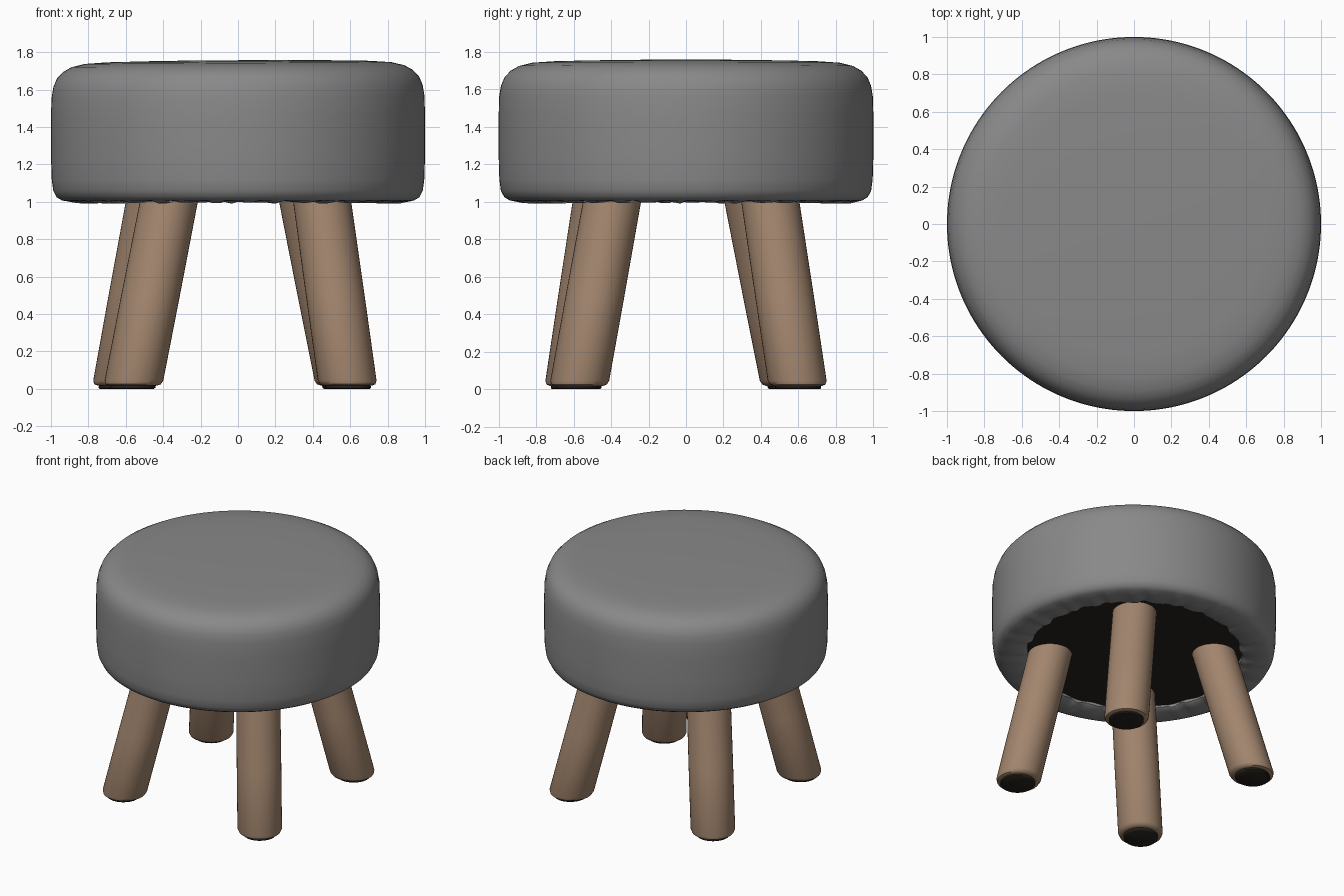
import bpy, bmesh, math
from mathutils import Vector

cube = bpy.data.objects.get("Cube")
if cube:
    bpy.data.objects.remove(cube, do_unlink=True)


def material(name, rgb):
    m = bpy.data.materials.new(name)
    m.use_nodes = True
    m.diffuse_color = (*rgb, 1)
    bsdf = m.node_tree.nodes["Principled BSDF"]
    bsdf.inputs["Base Color"].default_value = (*rgb, 1)
    bsdf.inputs["Roughness"].default_value = 0.9
    return m


fabric = material("grey fabric", (0.25, 0.25, 0.25))
wood = material("light wood", (0.36, 0.235, 0.155))
dark = material("dark brown", (0.02, 0.016, 0.012))


def loft(name, mat, sides, profile, place, cap_start=False, cap_end=False):
    """Stack rings of (radius, height); place(r, z, angle) gives each point."""
    bm = bmesh.new()
    rings = [[bm.verts.new(place(r, z, math.tau * i / sides)) for i in range(sides)]
             for r, z in profile]
    for a, b in zip(rings, rings[1:]):
        for i in range(sides):
            j = (i + 1) % sides
            bm.faces.new((a[i], a[j], b[j], b[i]))
    if cap_start:
        bm.faces.new(rings[0])
    if cap_end:
        bm.faces.new(rings[-1])
    bmesh.ops.recalc_face_normals(bm, faces=bm.faces)
    mesh = bpy.data.meshes.new(name)
    bm.to_mesh(mesh)
    bm.free()
    mesh.materials.append(mat)
    obj = bpy.data.objects.new(name, mesh)
    bpy.context.collection.objects.link(obj)
    bpy.ops.object.select_all(action="DESELECT")
    obj.select_set(True)
    bpy.context.view_layer.objects.active = obj
    bpy.ops.object.shade_smooth_by_angle(angle=math.radians(45))
    return obj


# Padded seat: domed top, straight side, fabric gathered under the rim
def seat_point(r, z, a):
    if z > 1.5:
        z += 0.006 * r * math.cos(a)
    if r < 0.9 and z < 1.1:
        pleat = math.sin(34 * a) + 0.6 * math.sin(53 * a + 1)
        z += 0.006 * pleat
        r += 0.008 * math.sin(21 * a)
    return Vector((r * math.cos(a), r * math.sin(a), z))


seat_profile = [(0.75, 1.05), (0.755, 1.015), (0.78, 1.0), (0.87, 1.0), (0.94, 1.007),
                (0.97, 1.025), (0.988, 1.06), (0.996, 1.12), (1.0, 1.25), (1.0, 1.45),
                (0.997, 1.56), (0.987, 1.62), (0.968, 1.665), (0.935, 1.7), (0.89, 1.725),
                (0.82, 1.742), (0.7, 1.75), (0.4, 1.756), (0.1, 1.757)]
loft("seat_cushion", fabric, 160, seat_profile, seat_point, cap_end=True)

# Dark board closing the underside
loft("seat_base", dark, 64, [(0.79, 1.03), (0.79, 1.07)],
     lambda r, z, a: Vector((r * math.cos(a), r * math.sin(a), z)), True, True)

# Splayed legs, each with a foot pad: foot centre, then centre at seat height
legs = {
    "front_right": ((-0.565, -0.6), (-0.37, -0.45)),
    "front_left": ((0.59, -0.575), (0.45, -0.395)),
    "back_left": ((0.575, 0.6), (0.375, 0.45)),
    "back_right": ((-0.625, 0.56), (-0.445, 0.36)),
}
leg_profile = [(0.13, 0.018), (0.148, 0.025), (0.157, 0.045), (0.157, 0.5), (0.155, 1.05)]
for name, (foot, top) in legs.items():
    foot, top = Vector(foot), Vector(top)

    def leg_point(r, z, a):
        c = foot.lerp(top, z)
        return Vector((c.x + r * math.cos(a), c.y + r * math.sin(a), z))

    loft(name + "_leg", wood, 40, leg_profile, leg_point, True, True)
    loft(name + "_foot_pad", dark, 40, [(0.115, 0.0), (0.122, 0.006), (0.122, 0.022)],
         leg_point, True, True)
